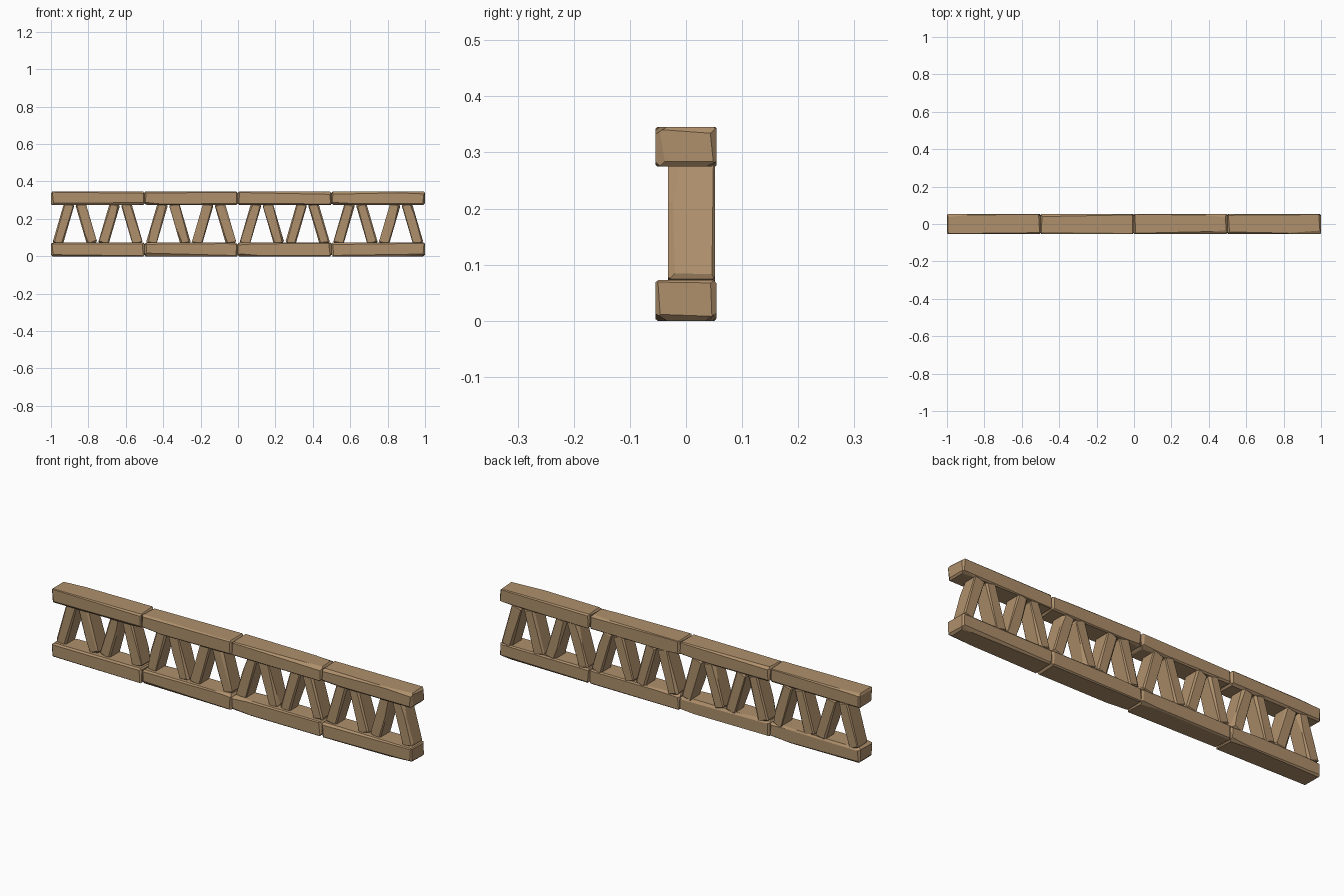
import bpy, bmesh, random
from math import atan2
from itertools import product
from mathutils import Vector, Matrix

if "Cube" in bpy.data.objects:
    bpy.data.objects.remove(bpy.data.objects["Cube"])

random.seed(7)
wood = bpy.data.materials.new("wood")
wood.diffuse_color = (0.43, 0.28, 0.15, 1)
wood.use_nodes = True
wood.node_tree.nodes["Principled BSDF"].inputs["Base Color"].default_value = wood.diffuse_color


def hewn_block(name, size, matrix, wear, cuts):
    """Box with uneven, hand-hewn chamfers on all its edges."""
    half = Vector(size) / 2
    bm = bmesh.new()
    bmesh.ops.create_cube(bm, size=1, matrix=Matrix.Diagonal((*size, 1)))

    def cut(point, normal):
        geom = bm.verts[:] + bm.edges[:] + bm.faces[:]
        res = bmesh.ops.bisect_plane(bm, geom=geom, dist=1e-6, plane_co=point,
                                     plane_no=normal, clear_outer=True)
        edges = [e for e in res["geom_cut"] if isinstance(e, bmesh.types.BMEdge)
                 and e.is_boundary]
        if edges:
            bmesh.ops.holes_fill(bm, edges=edges, sides=0)

    # one tilted chamfer per edge
    for axis in range(3):
        a, b = [i for i in range(3) if i != axis]
        for sa, sb in product((-1, 1), repeat=2):
            c = random.uniform(0.5, 1.0) * wear
            p, n = Vector(), Vector()
            p[a], p[b] = sa * (half[a] - c / 2), sb * (half[b] - c / 2)
            n[a], n[b] = sa * random.uniform(0.7, 1.3), sb * random.uniform(0.7, 1.3)
            n[axis] = random.uniform(-0.6, 0.6) * c / half[axis]
            cut(p, n)
    # larger shallow chips slicing toward some of the corners
    for _ in range(cuts):
        s = Vector([random.choice((-1, 1)) for _ in range(3)])
        reach = Vector((random.uniform(0.5, 1.1) * half.x if size[0] > 0.3 else 0.02,
                        random.uniform(0.014, 0.022), random.uniform(0.008, 0.014)))
        if size[0] < 0.3:
            reach = Vector((0.012, 0.022, random.uniform(0.1, 0.17)))
        corner = Vector([s[i] * half[i] for i in range(3)])
        n = Vector([s[i] / reach[i] for i in range(3)])
        cut(corner - Vector((s.x * reach.x, 0, 0)), n)

    bmesh.ops.recalc_face_normals(bm, faces=bm.faces[:])
    me = bpy.data.meshes.new(name)
    bm.to_mesh(me)
    bm.free()
    me.materials.append(wood)
    ob = bpy.data.objects.new(name, me)
    ob.matrix_world = matrix
    bpy.context.collection.objects.link(ob)


for k in range(4):
    cx = -0.75 + 0.5 * k
    # bottom and top rails
    hewn_block(f"bottom_rail_{k}", (0.498, 0.108, 0.073),
               Matrix.Translation((cx, 0, 0.0365)), 0.010, 3)
    hewn_block(f"top_rail_{k}", (0.498, 0.108, 0.070),
               Matrix.Translation((cx, 0, 0.310)), 0.010, 3)
    # leaning braces, paired into upside-down Vs
    for j, off in enumerate((-0.122, 0.122)):
        for side in (-1, 1):
            foot = Vector((cx + off + side * 0.092, 0.010, 0.068))
            head = Vector((cx + off + side * 0.030, 0.010, 0.280))
            d = head - foot
            m = Matrix.Translation((foot + head) / 2) @ Matrix.Rotation(atan2(d.x, d.z), 4, 'Y')
            label = "left" if side < 0 else "right"
            hewn_block(f"brace_{k}_{j}_{label}", (0.056, 0.084, d.length), m, 0.008, 1)
